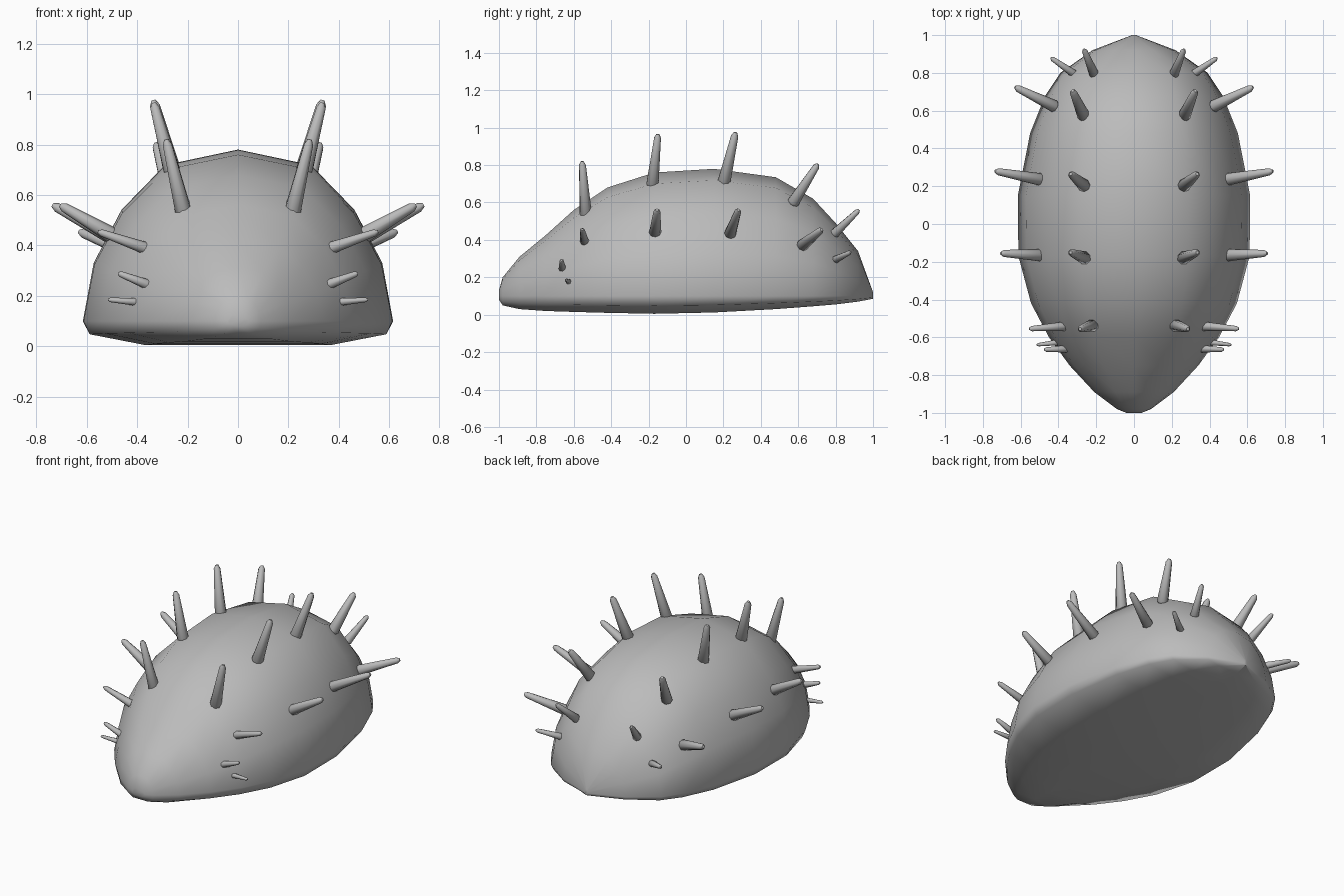
import bpy, bmesh
from mathutils import Vector

cube = bpy.data.objects.get("Cube")
if cube:
    bpy.data.objects.remove(cube)

grey = bpy.data.materials.new("plain grey")
grey.use_nodes = True
grey.diffuse_color = (0.5, 0.5, 0.5, 1)
grey.node_tree.nodes["Principled BSDF"].inputs["Base Color"].default_value = (0.5, 0.5, 0.5, 1)


def finish(bm, name, angle):
    bmesh.ops.recalc_face_normals(bm, faces=bm.faces)
    mesh = bpy.data.meshes.new(name)
    bm.to_mesh(mesh)
    bm.free()
    mesh.materials.append(grey)
    obj = bpy.data.objects.new(name, mesh)
    bpy.context.collection.objects.link(obj)
    bpy.ops.object.select_all(action="DESELECT")
    obj.select_set(True)
    bpy.context.view_layer.objects.active = obj
    bpy.ops.object.shade_smooth_by_angle(angle=angle)
    return obj


# Body: one domed section, lofted along y
RIM = 0.1
UPPER = [(1, 0), (.93, .34), (.75, .65), (.47, .91), (0, 1)]   # width share, height share
LOWER = [(0, 0), (.6, 0), (.96, .45)]
STATIONS = [  # y, half width, top z, bottom z
    (-1, .04, .13, .08), (-.98, .09, .2, .05), (-.89, .21, .31, .03),
    (-.75, .34, .425, .02), (-.6, .45, .56, .015), (-.42, .545, .68, .01),
    (-.17, .612, .76, .005), (.15, .615, .78, .012), (.48, .55, .735, .03),
    (.68, .47, .62, .045), (.8, .39, .49, .055), (.92, .22, .34, .07), (1, .01, .12, .085)]


def section(y, w, top, low):
    half = [(w * a, low + b * (RIM - low)) for a, b in LOWER]
    half += [(w * a, RIM + b * (top - RIM)) for a, b in UPPER]
    other = [(-x, z) for x, z in half[-2:0:-1]]
    return [Vector((x, y, z)) for x, z in half + other]


bm = bmesh.new()
rings = [[bm.verts.new(p) for p in section(*s)] for s in STATIONS]
for a, b in zip(rings, rings[1:]):
    for i in range(len(a)):
        j = (i + 1) % len(a)
        bm.faces.new((a[i], a[j], b[j], b[i]))
bm.faces.new(rings[0])
bm.faces.new(rings[-1])
finish(bm, "body", 1.2)


# Spines: tapered eight-sided rods with a short blunt point
def spine(name, base, tip, radius):
    base, tip = Vector(base), Vector(tip)
    axis = tip - base
    turn = axis.to_track_quat("Z", "Y")
    profile = [(-.02, .7), (.03, 1), (.93, .56), (1, .25)]     # along, radius share
    bm = bmesh.new()
    loops = []
    for t, r in profile:
        ring = bmesh.ops.create_circle(bm, segments=8, radius=radius * r)["verts"]
        for v in ring:
            v.co = base + axis * t + turn @ v.co
        loops.append(ring)
    for a, b in zip(loops, loops[1:]):
        for i in range(8):
            j = (i + 1) % 8
            bm.faces.new((a[i], a[j], b[j], b[i]))
    bm.faces.new(loops[0])
    bm.faces.new(loops[-1])
    finish(bm, name, 0.9)


UPPER_SPINES = [
    ((.215, -.535, .53), (.285, -.555, .82), .034),
    ((.26, -.18, .69), (.335, -.15, .965), .035),
    ((.26, .2, .695), (.335, .265, .975), .035),
    ((.265, .57, .595), (.325, .705, .805), .034),
    ((.21, .79, .43), (.265, .925, .56), .026)]
LOWER_SPINES = [
    ((.39, -.625, .175), (.515, -.64, .185), .016),
    ((.345, -.66, .24), (.475, -.665, .29), .021),
    ((.355, -.54, .385), (.555, -.555, .455), .025),
    ((.49, -.165, .435), (.705, -.155, .56), .033),
    ((.49, .235, .43), (.735, .28, .56), .033),
    ((.415, .62, .37), (.63, .725, .455), .033),
    ((.31, .79, .29), (.44, .88, .335), .022)]

for row, spines in (("upper", UPPER_SPINES), ("lower", LOWER_SPINES)):
    for n, (base, tip, radius) in enumerate(spines, 1):
        for side, s in (("left", 1), ("right", -1)):
            spine(f"{row}_spine_{n}_{side}", (s * base[0], *base[1:]), (s * tip[0], *tip[1:]), radius)
